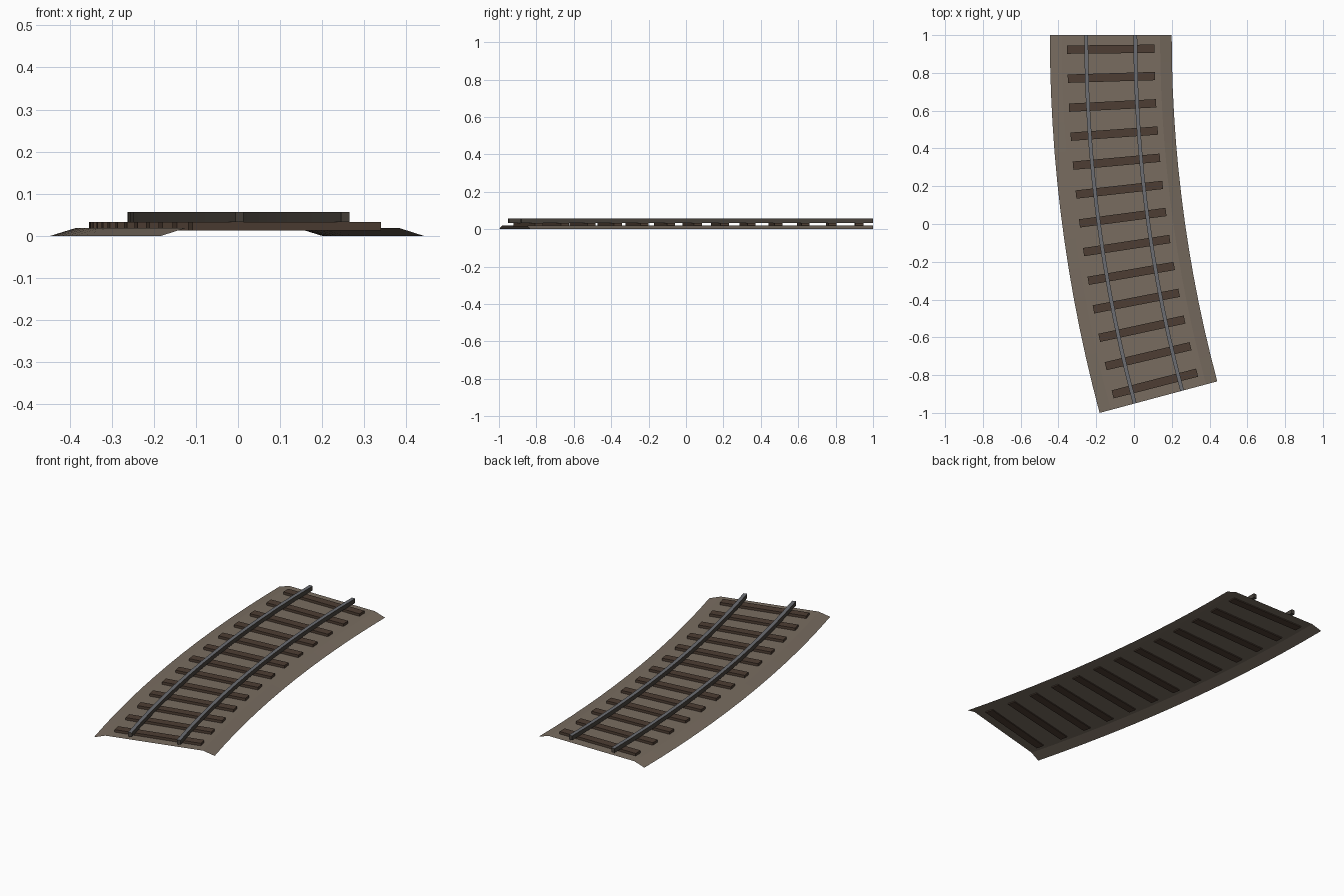
import bpy, bmesh
from math import sin, cos, radians

if "Cube" in bpy.data.objects:
    bpy.data.objects.remove(bpy.data.objects["Cube"])

R = 7.405                 # centre-line radius of the curve
CX, CY = 7.282, 1.0       # centre of the curve
SWEEP = radians(15)
COUNT = 13                # sleepers, also curve segments


def material(name, rgb):
    m = bpy.data.materials.new(name)
    m.diffuse_color = (*rgb, 1)
    m.use_nodes = True
    m.node_tree.nodes["Principled BSDF"].inputs["Base Color"].default_value = m.diffuse_color
    return m


def place(offset, angle):
    """Point on the curve; positive offset is towards the inside (+x)."""
    r = R - offset
    return CX - r * cos(angle), CY - r * sin(angle)


def finish(name, bm, mat, solid=True):
    if solid:
        bmesh.ops.recalc_face_normals(bm, faces=bm.faces)
    me = bpy.data.meshes.new(name)
    bm.to_mesh(me)
    bm.free()
    me.materials.append(mat)
    ob = bpy.data.objects.new(name, me)
    bpy.context.collection.objects.link(ob)
    return ob


def sweep(name, profile, mat, a0=0.0, a1=SWEEP, steps=COUNT, closed=True):
    """Sweep an (offset, z) profile along the arc."""
    bm = bmesh.new()
    rings = []
    for i in range(steps + 1):
        a = a0 + (a1 - a0) * i / steps
        rings.append([bm.verts.new((*place(o, a), z)) for o, z in profile])
    n = len(profile)
    for r0, r1 in zip(rings, rings[1:]):
        for j in range(n if closed else n - 1):
            k = (j + 1) % n
            bm.faces.new((r0[j], r1[j], r1[k], r0[k]))
    if closed:
        bm.faces.new(rings[0])
        bm.faces.new(rings[-1])
    return finish(name, bm, mat, closed)


def rect(lo, hi, z0, z1):
    return [(lo, z0), (hi, z0), (hi, z1), (lo, z1)]


gravel = material("gravel", (0.19, 0.152, 0.118))
wood = material("dark_wood", (0.075, 0.048, 0.033))
steel = material("steel", (0.15, 0.155, 0.17))
rust = material("rail_side", (0.065, 0.055, 0.045))

# Ballast bed: open sheet with sloped shoulders
W, F, H = 0.3225, 0.261, 0.019
sweep("ballast_bed", [(-W, 0), (-F, H), (F, H), (W, 0)], gravel, closed=False)

# Sleepers, sunk slightly through the bed
step = SWEEP / COUNT
for i in range(COUNT):
    a = (i + 0.5) * step
    bm = bmesh.new()
    bmesh.ops.create_cube(bm, size=1)
    for v in bm.verts:
        x, y, z = v.co.x * 0.462, v.co.y * 0.044, v.co.z * 0.02 + 0.023
        px, py = place(0, a)
        v.co = (px + x * cos(a) - y * sin(a), py + x * sin(a) + y * cos(a), z)
    finish(f"sleeper_{i + 1}", bm, wood)

# Rails with bright running surface
for side, c in (("outer", -0.13), ("inner", 0.13)):
    rail = sweep(f"{side}_rail", rect(c - 0.01, c + 0.01, 0.033, 0.057), rust)
    rail.data.materials.append(steel)
    for p in rail.data.polygons:
        if p.normal.z > 0.9:
            p.material_index = 1
